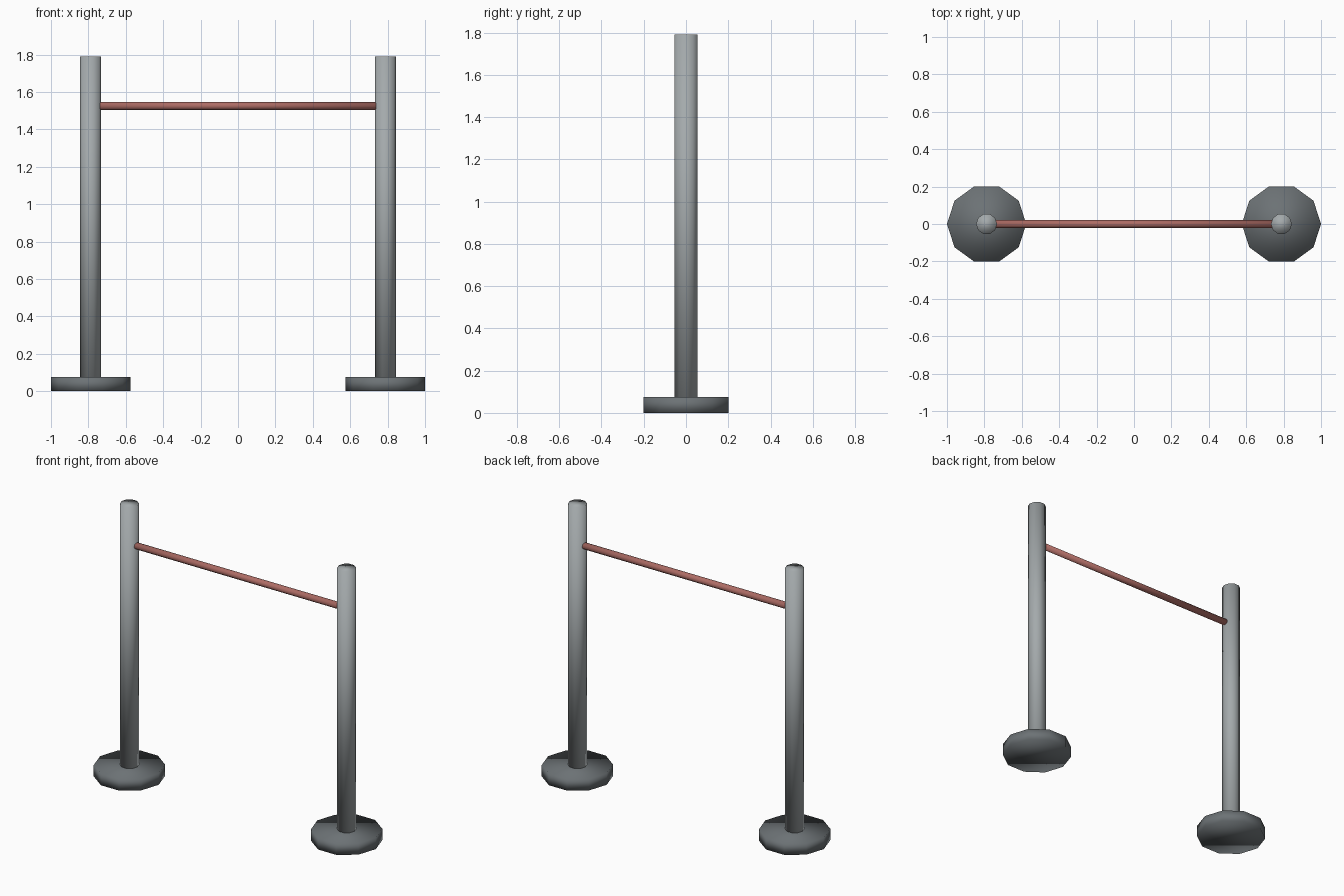
import bpy
import math

cube = bpy.data.objects.get("Cube")
if cube:
    bpy.data.objects.remove(cube, do_unlink=True)

SIDES = 10
POST_X = 0.788


def make_material(name, rgb):
    mat = bpy.data.materials.new(name)
    mat.use_nodes = True
    color = (*rgb, 1.0)
    mat.diffuse_color = color
    mat.node_tree.nodes["Principled BSDF"].inputs["Base Color"].default_value = color
    return mat


def cylinder(name, radius, length, location, mat, rotation=(0, 0, 0)):
    # Ten-sided, with a corner pointing along +x and shading smoothed over the rims
    bpy.ops.mesh.primitive_cylinder_add(
        vertices=SIDES, radius=radius, depth=length,
        end_fill_type='NGON', location=location, rotation=rotation)
    obj = bpy.context.object
    obj.name = name
    obj.data.name = name
    obj.data.materials.append(mat)
    bpy.ops.object.shade_smooth()
    return obj


post_grey = make_material("light grey metal", (0.37, 0.40, 0.41))
base_grey = make_material("dark grey metal", (0.15, 0.168, 0.178))
bar_red = make_material("dull red", (0.42, 0.15, 0.13))

BASE_HEIGHT = 0.075
POST_TOP = 1.79
quarter = math.radians(90)

# Round foot and upright on each side
for side, sign in (("left", 1), ("right", -1)):
    x = sign * POST_X
    cylinder(f"{side}_base", 0.212, BASE_HEIGHT, (x, 0, BASE_HEIGHT / 2),
             base_grey, (0, 0, quarter))
    cylinder(f"{side}_post", 0.056, POST_TOP - BASE_HEIGHT,
             (x, 0, (POST_TOP + BASE_HEIGHT) / 2), post_grey, (0, 0, quarter))

# Horizontal bar between the posts
cylinder("crossbar", 0.0215, 1.5, (0, 0, 1.525), bar_red, (0, quarter, 0))
